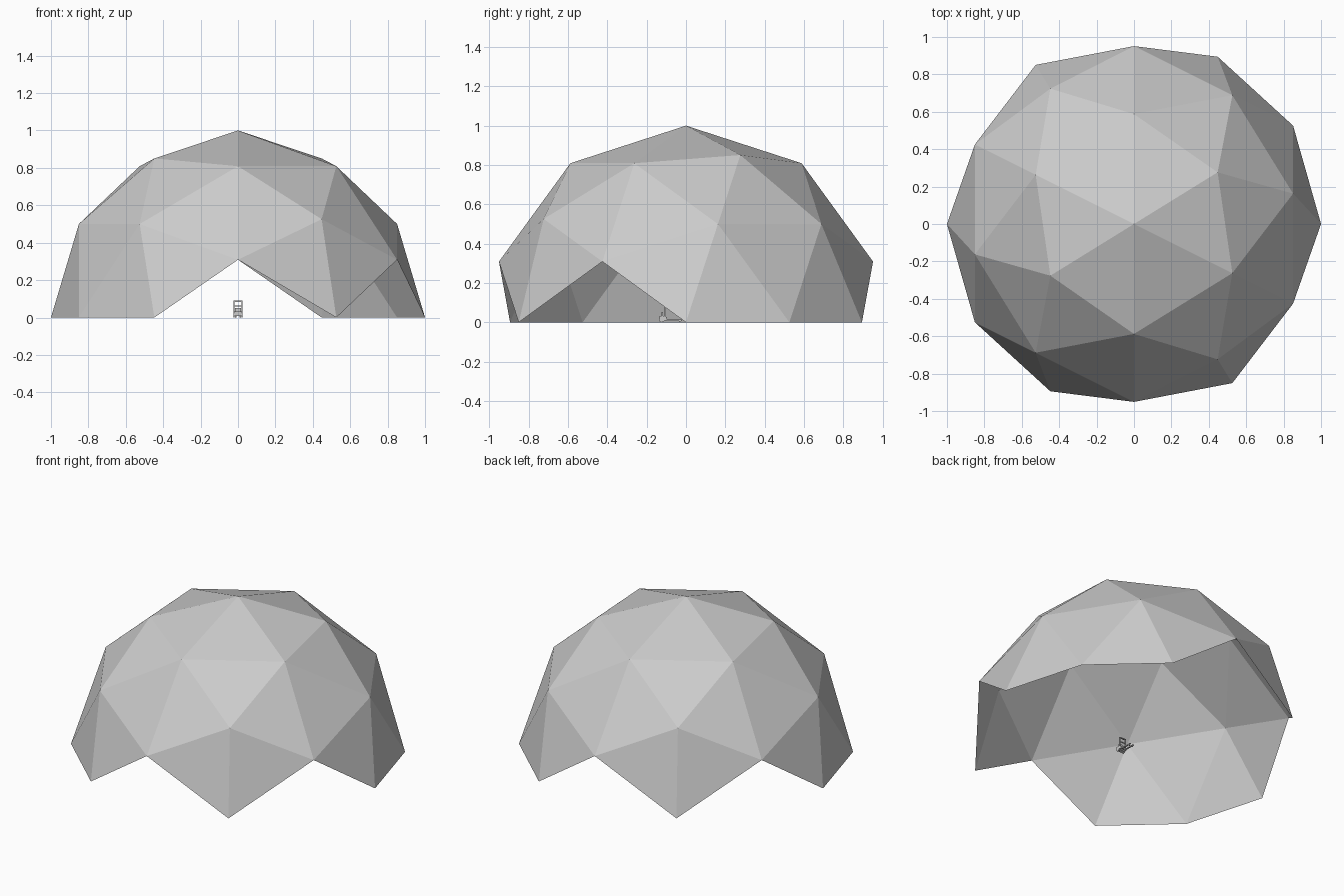
import bpy
import bmesh
from mathutils import Matrix

if "Cube" in bpy.data.objects:
    bpy.data.objects.remove(bpy.data.objects["Cube"], do_unlink=True)


def make_material(name, rgb):
    mat = bpy.data.materials.new(name)
    mat.use_nodes = True
    mat.diffuse_color = (*rgb, 1)
    mat.node_tree.nodes["Principled BSDF"].inputs["Base Color"].default_value = (*rgb, 1)
    return mat


GREY = make_material("light grey", (0.6, 0.6, 0.6))


def finish(name, bm):
    mesh = bpy.data.meshes.new(name)
    bm.to_mesh(mesh)
    bm.free()
    mesh.materials.append(GREY)
    obj = bpy.data.objects.new(name, mesh)
    bpy.context.collection.objects.link(obj)
    return obj


def box(name, xs, ys, zs):
    """Box spanning the given (low, high) pairs."""
    bm = bmesh.new()
    bmesh.ops.create_cube(bm, size=1)
    for v in bm.verts:
        v.co = [(lo + hi) / 2 + c * (hi - lo)
                for c, (lo, hi) in zip(v.co, (xs, ys, zs))]
    return finish(name, bm)


def wheel(name, x, y, radius, width):
    bm = bmesh.new()
    bmesh.ops.create_cone(bm, cap_ends=True, segments=12, radius1=radius,
                          radius2=radius, depth=width,
                          matrix=Matrix.Translation((x, y, radius))
                          @ Matrix.Rotation(1.5708, 4, "Y"))
    return finish(name, bm)


# Faceted dome shell: icosphere laid on its side, only whole panels above ground
bm = bmesh.new()
bmesh.ops.create_icosphere(bm, subdivisions=2, radius=1)
for v in bm.verts:
    x, y, z = v.co
    v.co = (z, x, y)
below = [v for v in bm.verts if v.co.z < -0.01]
bmesh.ops.delete(bm, geom=below, context="VERTS")
finish("dome_shell", bm)

# Small lift truck under the dome
box("truck_body", (-0.022, 0.022), (-0.135, -0.11), (0.008, 0.032))
box("truck_seat_back", (-0.016, 0.016), (-0.125, -0.118), (0.032, 0.052))
box("mast_top_bar", (-0.024, 0.024), (-0.11, -0.102), (0.084, 0.09))
box("mast_middle_bar", (-0.024, 0.024), (-0.11, -0.104), (0.058, 0.063))
box("fork_carriage", (-0.022, 0.022), (-0.102, -0.096), (0.01, 0.026))
for side, s in (("left", 1), ("right", -1)):
    def span(lo, hi):
        return tuple(sorted((s * lo, s * hi)))
    box(f"mast_rail_{side}", span(0.018, 0.024), (-0.11, -0.102), (0.01, 0.088))
    box(f"fork_{side}", span(0.008, 0.016), (-0.1, -0.02), (0.008, 0.014))
    wheel(f"rear_wheel_{side}", s * 0.021, -0.123, 0.014, 0.006)
    wheel(f"fork_roller_{side}", s * 0.012, -0.03, 0.005, 0.006)
